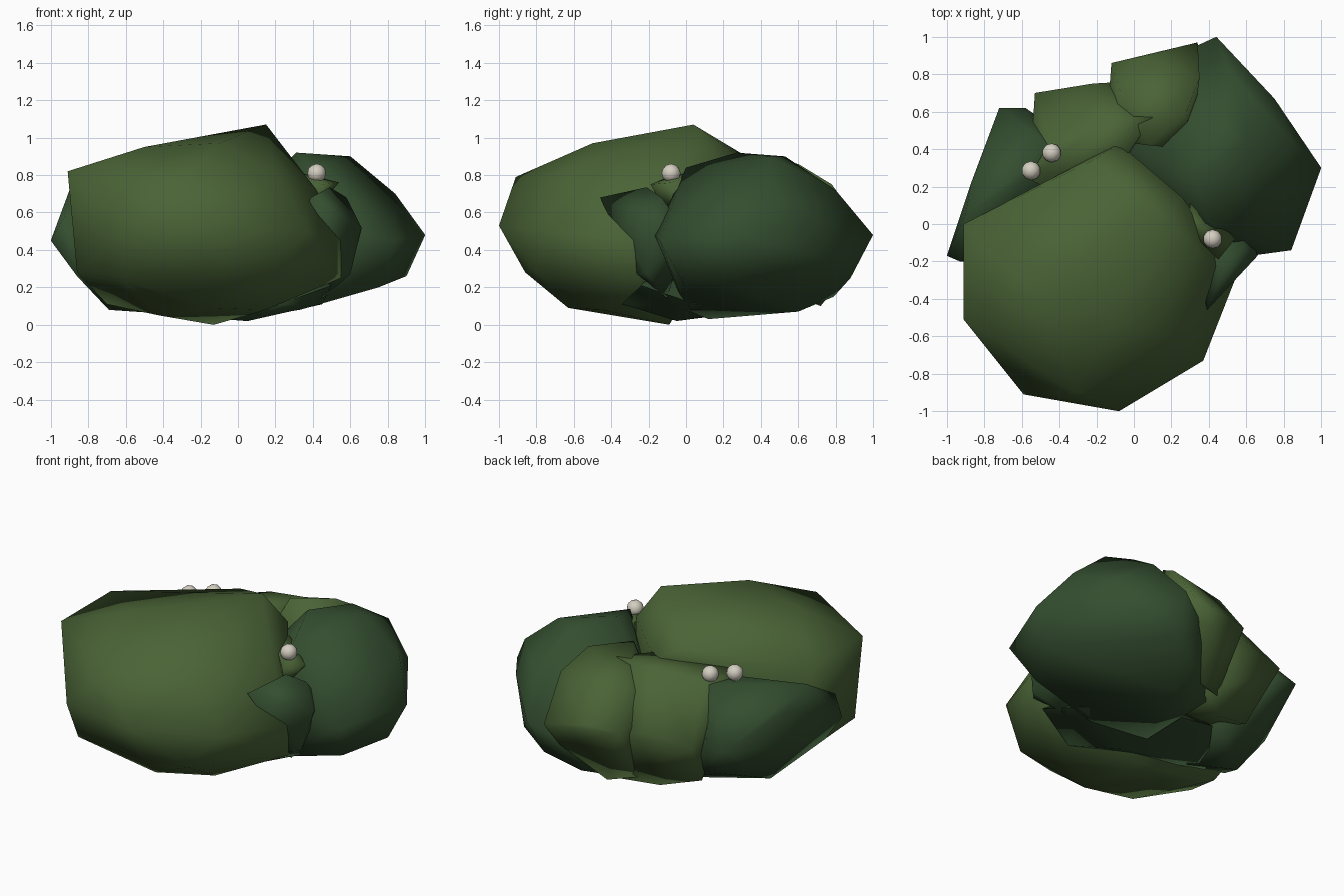
import bpy, bmesh, math


def material(name, rgb):
    m = bpy.data.materials.new(name)
    m.diffuse_color = (*rgb, 1.0)
    return m


LIGHT = material("light_leaf_green", (0.068, 0.126, 0.037))
DARK = material("dark_leaf_green", (0.034, 0.076, 0.029))
CREAM = material("berry_cream", (0.66, 0.62, 0.53))


def finish(name, bm, mat, angle):
    mesh = bpy.data.meshes.new(name)
    bm.to_mesh(mesh)
    bm.free()
    mesh.materials.append(mat)
    ob = bpy.data.objects.new(name, mesh)
    bpy.context.collection.objects.link(ob)
    bpy.ops.object.select_all(action='DESELECT')
    ob.select_set(True)
    bpy.context.view_layer.objects.active = ob
    bpy.ops.object.shade_smooth_by_angle(angle=math.radians(angle))
    return ob


def lobe(name, mat, corners):
    """A faceted leaf clump: the hull around a few corner points."""
    bm = bmesh.new()
    for c in corners:
        bm.verts.new(c)
    bmesh.ops.convex_hull(bm, input=bm.verts[:])
    loose = [v for v in bm.verts if not v.link_faces]
    bmesh.ops.delete(bm, geom=loose, context='VERTS')
    bmesh.ops.recalc_face_normals(bm, faces=bm.faces[:])
    return finish(name, bm, mat, 100)


# large clump at the front
lobe("front_clump", LIGHT, [
    (0.15, 0.04, 1.07), (-0.50, -0.40, 0.95), (-0.10, -0.50, 0.97),
    (-0.91, 0.00, 0.82), (-0.91, -0.51, 0.82), (-0.30, -0.91, 0.79),
    (-0.59, -0.91, 0.52), (-0.22, 0.34, 0.89), (-0.08, 0.43, 0.80),
    (0.26, 0.14, 0.88), (0.31, -0.06, 0.80), (0.42, -0.22, 0.72),
    (0.20, -0.60, 0.82), (-0.08, -1.00, 0.53), (0.37, -0.73, 0.50),
    (0.55, -0.27, 0.45), (0.55, -0.27, 0.25), (0.20, -0.80, 0.28),
    (-0.86, -0.50, 0.28), (-0.08, -0.86, 0.28), (-0.62, -0.75, 0.24),
    (-0.35, -0.60, 0.13), (-0.15, -0.63, 0.09), (0.15, -0.45, 0.08),
    (-0.13, -0.09, 0.00), (-0.42, -0.20, 0.05), (-0.70, -0.10, 0.11),
    (-0.82, -0.10, 0.28), (0.35, 0.00, 0.25)])

# dark clump on the right, running under the back
lobe("right_clump", DARK, [
    (1.00, 0.30, 0.48), (0.84, -0.14, 0.45), (0.62, -0.17, 0.48),
    (0.44, 1.00, 0.48), (0.75, 0.67, 0.58), (0.84, 0.45, 0.70),
    (0.60, 0.45, 0.90), (0.45, 0.53, 0.90), (0.31, 0.27, 0.92),
    (0.40, 0.00, 0.84), (0.52, 0.80, 0.72), (0.90, 0.25, 0.26),
    (0.60, 0.80, 0.33), (0.40, 0.88, 0.25), (0.20, 0.79, 0.15),
    (0.20, 0.60, 0.07), (0.33, 0.00, 0.08), (0.75, 0.00, 0.20),
    (0.00, 0.40, 0.60), (0.00, 0.12, 0.03), (-0.05, 0.60, 0.09),
    (-0.12, 0.45, 0.30), (0.20, 0.89, 0.34)])

# dark clump on the left
lobe("left_clump", DARK, [
    (-1.00, -0.17, 0.45), (-0.93, -0.20, 0.57), (-0.72, 0.62, 0.45),
    (-0.58, 0.62, 0.45), (-0.90, 0.05, 0.72), (-0.46, 0.42, 0.74),
    (-0.55, 0.26, 0.76), (-0.87, 0.22, 0.60), (-0.69, 0.12, 0.08),
    (-0.86, -0.20, 0.26), (-0.90, 0.12, 0.35), (-0.58, 0.48, 0.22),
    (-0.30, 0.42, 0.10), (-0.40, 0.00, 0.06), (-0.30, 0.30, 0.40)])

# light clumps along the back
lobe("back_left_clump", LIGHT, [
    (-0.53, 0.70, 0.45), (-0.22, 0.75, 0.50), (-0.44, 0.42, 0.76),
    (-0.15, 0.55, 0.81), (-0.05, 0.35, 0.82), (-0.56, 0.24, 0.77),
    (-0.30, 0.10, 0.78), (-0.20, 0.55, 0.07), (-0.45, 0.48, 0.14),
    (-0.05, 0.76, 0.42), (0.10, 0.57, 0.83), (0.00, 0.66, 0.10),
    (-0.20, 0.10, 0.20)])
lobe("back_clump", LIGHT, [
    (-0.12, 0.86, 0.50), (0.07, 0.90, 0.52), (0.34, 0.97, 0.48),
    (0.28, 0.60, 0.86), (0.35, 0.78, 0.75), (0.08, 0.42, 0.88),
    (-0.07, 0.70, 0.74), (0.06, 0.72, 0.10), (0.26, 0.92, 0.35),
    (-0.10, 0.64, 0.13), (-0.15, 0.45, 0.50), (0.30, 0.40, 0.40)])

# small clumps filling the gap between the front and right
lobe("gap_light_clump", LIGHT, [
    (0.54, -0.08, 0.76), (0.30, -0.04, 0.81), (0.45, -0.19, 0.75),
    (0.30, 0.10, 0.82), (0.40, -0.10, 0.60), (0.30, 0.20, 0.50)])
lobe("gap_dark_clump", DARK, [
    (0.39, -0.46, 0.68), (0.49, -0.21, 0.735), (0.58, -0.13, 0.68),
    (0.66, -0.17, 0.52), (0.56, -0.27, 0.50), (0.60, -0.21, 0.27),
    (0.55, -0.26, 0.27), (0.30, 0.00, 0.50), (0.60, 0.00, 0.50),
    (0.45, -0.10, 0.14)])

# dark core closing the underside
lobe("underside_core", DARK, [
    (0.22, -0.34, 0.11), (0.05, -0.05, 0.02), (0.50, -0.24, 0.21),
    (-0.35, 0.10, 0.05), (-0.25, 0.42, 0.08), (0.45, 0.05, 0.11),
    (0.00, 0.00, 0.50), (0.10, 0.35, 0.08), (-0.55, 0.00, 0.08)])

# small round berries
for i, pos in enumerate([(-0.44, 0.38, 0.79), (-0.55, 0.285, 0.79),
                         (0.42, -0.08, 0.81)]):
    bm = bmesh.new()
    bmesh.ops.create_icosphere(bm, subdivisions=2, radius=0.051)
    bmesh.ops.translate(bm, verts=bm.verts[:], vec=pos)
    finish(f"berry_{i + 1}", bm, CREAM, 60)
